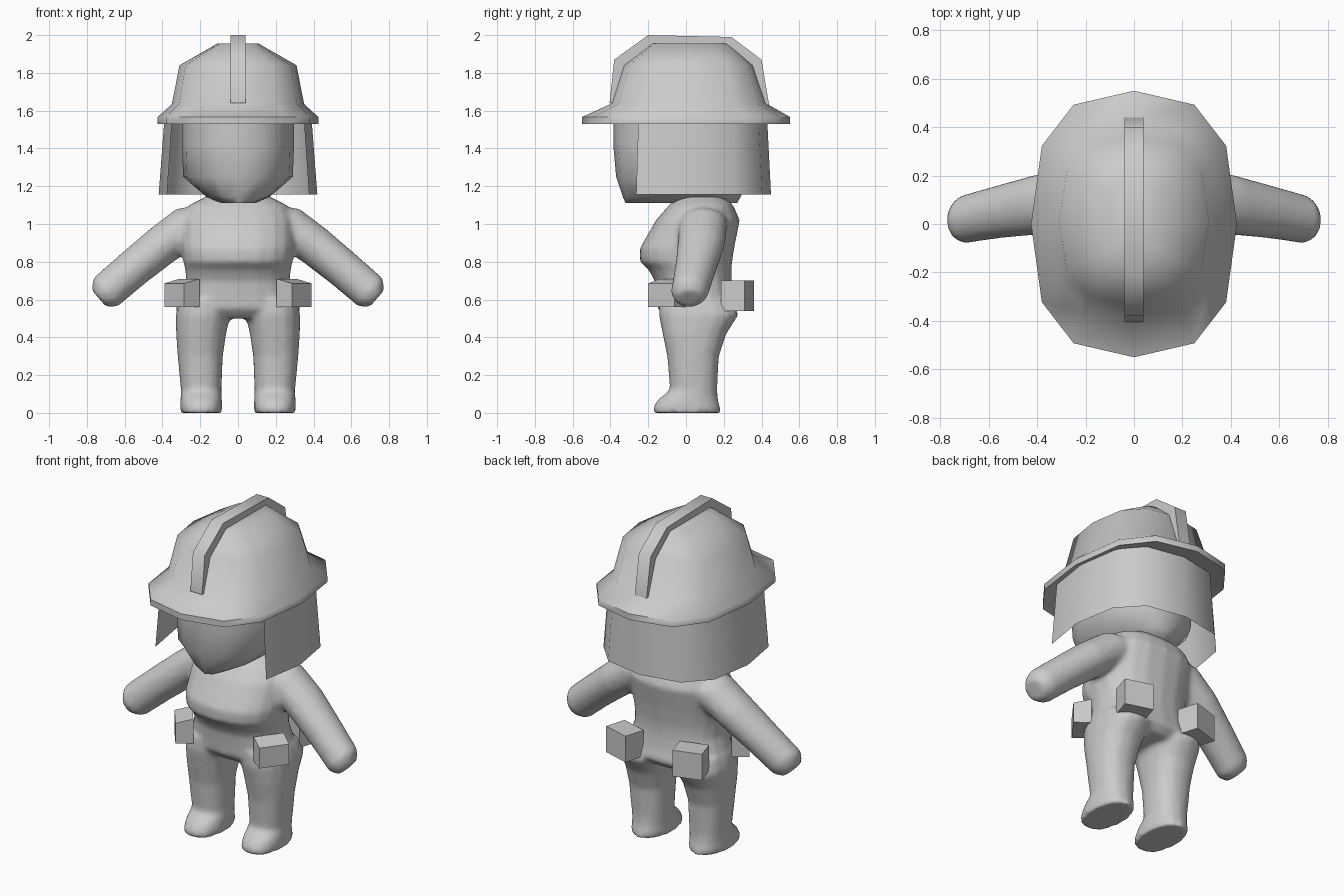
import bpy, bmesh, math
from mathutils import Vector

if "Cube" in bpy.data.objects:
    bpy.data.objects.remove(bpy.data.objects["Cube"])

grey = bpy.data.materials.new("plain grey")
grey.diffuse_color = (0.6, 0.6, 0.6, 1)
grey.use_nodes = True
grey.node_tree.nodes["Principled BSDF"].inputs["Base Color"].default_value = grey.diffuse_color


def finish(obj, angle):
    obj.data.materials.append(grey)
    bpy.ops.object.select_all(action='DESELECT')
    obj.select_set(True)
    bpy.context.view_layer.objects.active = obj
    if angle:
        bpy.ops.object.shade_smooth_by_angle(angle=math.radians(angle))
    return obj


def skin(name, rings, closed=True, caps=True, angle=58):
    """Join successive rings of points with quads."""
    bm = bmesh.new()
    vs = [[bm.verts.new(p) for p in r] for r in rings]
    n = len(vs[0])
    for a, b in zip(vs, vs[1:]):
        for i in range(n if closed else n - 1):
            j = (i + 1) % n
            bm.faces.new((a[i], a[j], b[j], b[i]))
    if caps:
        bm.faces.new(vs[0][::-1])
        bm.faces.new(vs[-1])
    bmesh.ops.recalc_face_normals(bm, faces=bm.faces)
    me = bpy.data.meshes.new(name)
    bm.to_mesh(me)
    bm.free()
    obj = bpy.data.objects.new(name, me)
    bpy.context.collection.objects.link(obj)
    return finish(obj, angle)


def oval(z, cx, y0, y1, rx, e=1.0, n=12, start=0, sweep=360):
    """Horizontal superellipse ring (or arc) spanning y0..y1."""
    pts = []
    steps = n if sweep == 360 else n + 1
    for k in range(steps):
        a = math.radians(start + sweep * k / n)
        c, s = round(math.cos(a), 6), round(math.sin(a), 6)
        pts.append((cx + rx * math.copysign(abs(c) ** e, c),
                    (y0 + y1) / 2 + (y1 - y0) / 2 * math.copysign(abs(s) ** e, s), z))
    return pts


# Torso: z, front y, back y, half width
torso = skin("torso", [oval(z, 0, a, b, r, 0.85, 20) for z, a, b, r in [
    (0.50, -0.10, 0.22, 0.20), (0.55, -0.15, 0.27, 0.31), (0.62, -0.155, 0.25, 0.30),
    (0.70, -0.165, 0.24, 0.275), (0.76, -0.20, 0.24, 0.28), (0.80, -0.245, 0.245, 0.29),
    (0.87, -0.245, 0.255, 0.30), (1.02, -0.16, 0.285, 0.30), (1.10, -0.09, 0.25, 0.26),
    (1.145, -0.04, 0.20, 0.17)]])

parts = [torso]
for side in (1, -1):
    # Legs with feet: z, centre x, front y, back y, half width
    parts.append(skin("leg", [oval(z, side * cx, a, b, r, 0.85, 16) for z, cx, a, b, r in [
        (0.0, 0.195, -0.175, 0.185, 0.11), (0.03, 0.195, -0.175, 0.18, 0.112),
        (0.07, 0.195, -0.15, 0.17, 0.11), (0.12, 0.195, -0.085, 0.165, 0.108),
        (0.30, 0.20, -0.10, 0.175, 0.12), (0.42, 0.195, -0.125, 0.215, 0.133),
        (0.52, 0.185, -0.145, 0.28, 0.145), (0.60, 0.17, -0.14, 0.24, 0.14)]]))
    # Arms: centre x, y, z, radius across, radius in depth
    across = Vector((0.653, 0, 0.757))
    rings = []
    for x, y, z, r, ry in [(0.12, 0.10, 1.02, 0.10, 0.12), (0.25, 0.09, 0.995, 0.115, 0.13),
                           (0.40, 0.08, 0.89, 0.108, 0.125), (0.56, 0.05, 0.76, 0.102, 0.11),
                           (0.70, 0.02, 0.64, 0.10, 0.10), (0.735, 0.015, 0.605, 0.062, 0.07)]:
        ring = []
        for k in range(16):
            t = math.tau * k / 16
            p = Vector((x, y, z)) + across * r * math.cos(t) + Vector((0, ry * math.sin(t), 0))
            ring.append((side * p.x, p.y, p.z))
        rings.append(ring)
    parts.append(skin("arm", rings))

# Fuse torso, legs and arms into one soft body
bpy.ops.object.select_all(action='DESELECT')
for p in parts:
    p.select_set(True)
bpy.context.view_layer.objects.active = torso
bpy.ops.object.join()
torso.name = "body"
remesh = torso.modifiers.new("fuse", 'REMESH')
remesh.mode = 'VOXEL'
remesh.voxel_size = 0.015
remesh.use_smooth_shade = True
soften = torso.modifiers.new("soften", 'SMOOTH')
soften.factor = 0.5
soften.iterations = 6

# Head with a pointed chin
skin("head", [oval(z, 0, a, b, r, 0.9, 16) for z, a, b, r in [
    (1.11, -0.32, 0.27, 0.09), (1.145, -0.335, 0.29, 0.17), (1.25, -0.37, 0.33, 0.29),
    (1.42, -0.385, 0.35, 0.297), (1.60, -0.385, 0.36, 0.295)]])

# Helmet: underside, rim band, brim slope, crown
skin("helmet", [oval(z, 0, a, b, r, 0.77) for z, a, b, r in [
    (1.56, -0.37, 0.40, 0.33), (1.53, -0.55, 0.55, 0.425), (1.567, -0.55, 0.55, 0.425),
    (1.635, -0.40, 0.43, 0.35), (1.84, -0.335, 0.36, 0.31), (1.955, -0.19, 0.225, 0.11)]])

# Crest strip over the crown: outer (y, z) then inner (y, z)
crest = [(-0.405, 1.64, -0.35, 1.64), (-0.38, 1.87, -0.30, 1.82), (-0.20, 2.0, -0.17, 1.93),
         (0.24, 1.99, 0.20, 1.93), (0.40, 1.87, 0.32, 1.81), (0.44, 1.63, 0.38, 1.63)]
skin("helmet_crest", [[(-0.04, a, b), (0.04, a, b), (0.04, c, d), (-0.04, c, d)]
                      for a, b, c, d in crest])

# Neck flap, open at the face
skin("neck_flap", [oval(z, 0, -r, r, rx, 0.77, 8, -30, 240) for z, r, rx in
                   [(1.155, 0.45, 0.42), (1.55, 0.43, 0.39)]], closed=False, caps=False)


def pouch(name, a, b, depth, z0, z_out, z_in):
    """Belt pouch from the two outer corners a, b, going inward."""
    a, b = Vector(a), Vector(b)
    d = (b - a).normalized()
    inward = Vector((-d.y, d.x))
    if inward.dot(a + b) > 0:
        inward = -inward
    c, e = b + inward * depth, a + inward * depth
    foot = [(p.x, p.y, z0) for p in (a, b, c, e)]
    top = [(p.x, p.y, z) for p, z in ((a, z_out), (b, z_out), (c, z_in), (e, z_in))]
    skin(name, [foot, top], angle=0)


for side, word in ((1, "right"), (-1, "left")):
    pouch("front_pouch_" + word, (side * 0.285, -0.20), (side * 0.39, -0.06), 0.10, 0.56, 0.685, 0.71)
    pouch("back_pouch_" + word, (side * 0.325, 0.31), (side * 0.16, 0.36), 0.13, 0.54, 0.70, 0.70)
